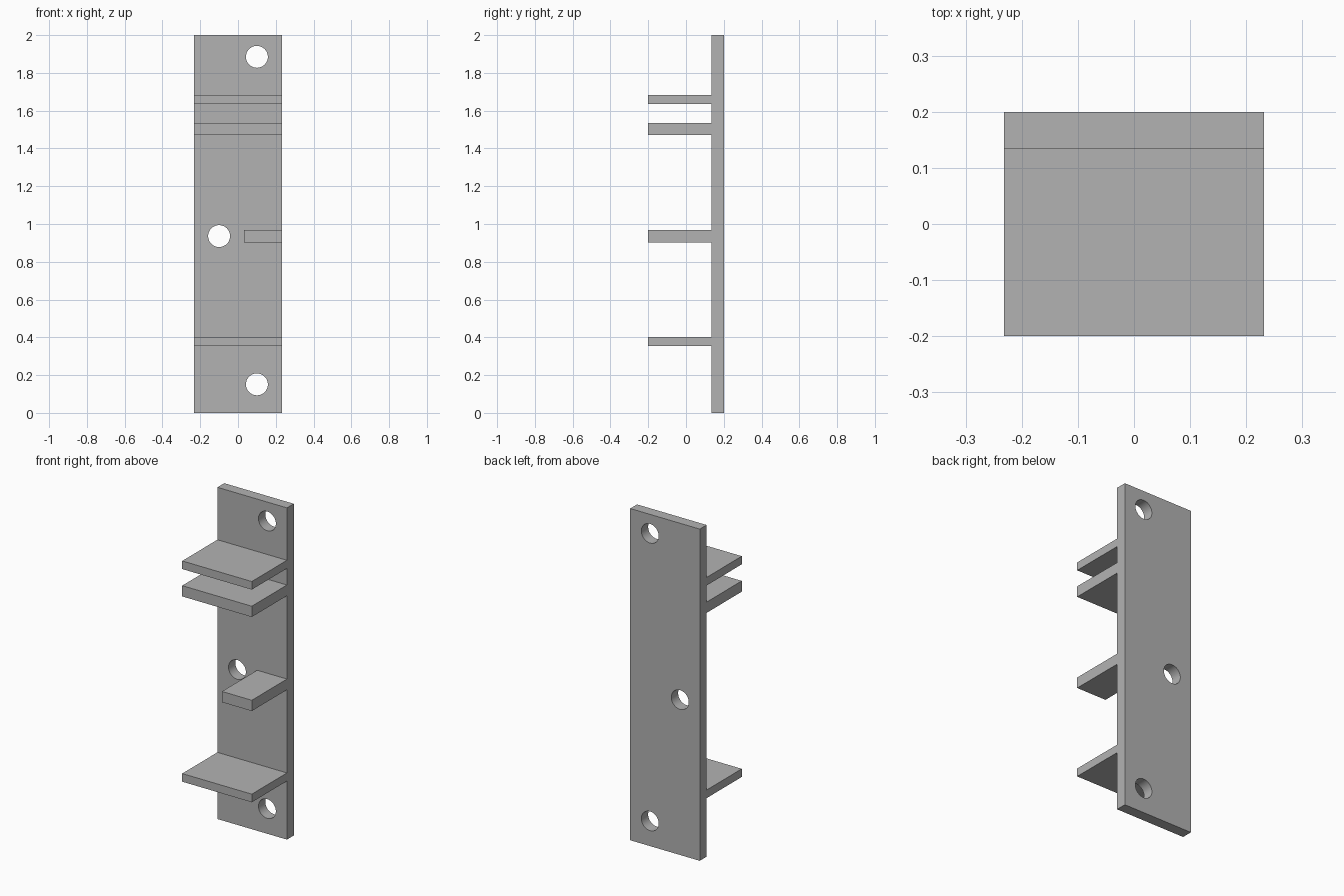
import bpy
import bmesh
from math import radians
from mathutils import Matrix

cube = bpy.data.objects.get("Cube")
if cube:
    bpy.data.objects.remove(cube, do_unlink=True)

grey = bpy.data.materials.new("plain grey")
grey.use_nodes = True
COLOUR = (0.448, 0.448, 0.448, 1)
grey.diffuse_color = COLOUR
grey.node_tree.nodes["Principled BSDF"].inputs["Base Color"].default_value = COLOUR

HALF_WIDTH = 0.232
FRONT, PLATE_FRONT, BACK = -0.2, 0.135, 0.2
HOLE_RADIUS = 0.058


def finish(name, bm):
    mesh = bpy.data.meshes.new(name)
    bm.to_mesh(mesh)
    bm.free()
    mesh.materials.append(grey)
    obj = bpy.data.objects.new(name, mesh)
    bpy.context.collection.objects.link(obj)
    return obj


def box(name, low, high):
    bm = bmesh.new()
    bmesh.ops.create_cube(bm, size=1)
    for v in bm.verts:
        v.co = [l if c < 0 else h for c, l, h in zip(v.co, low, high)]
    return finish(name, bm)


def hole_cutter(x, z):
    bm = bmesh.new()
    place = Matrix.Translation((x, BACK, z)) @ Matrix.Rotation(radians(90), 4, "X")
    bmesh.ops.create_cone(bm, cap_ends=True, segments=48, radius1=HOLE_RADIUS,
                          radius2=HOLE_RADIUS, depth=0.3, matrix=place)
    return finish("hole_cutter", bm)


def combine(target, other, operation):
    """Apply one boolean to the target and discard the helper."""
    mod = target.modifiers.new(operation, "BOOLEAN")
    mod.operation = operation
    mod.solver = "EXACT"
    mod.object = other
    bpy.context.view_layer.objects.active = target
    bpy.ops.object.modifier_apply(modifier=mod.name)
    bpy.data.objects.remove(other, do_unlink=True)


# Upright back plate
bracket = box("mounting_plate_with_shelves",
              (-HALF_WIDTH, PLATE_FRONT, 0), (HALF_WIDTH, BACK, 2))

# Shelves: left-hand edge, bottom, top; each is rooted inside the plate
for x, bottom, top in ((-HALF_WIDTH, 0.353, 0.402), (0.033, 0.903, 0.968),
                       (-HALF_WIDTH, 1.47, 1.535), (-HALF_WIDTH, 1.635, 1.684)):
    shelf = box("shelf", (x, FRONT, bottom),
                (HALF_WIDTH, PLATE_FRONT + 0.03, top))
    combine(bracket, shelf, "UNION")

# Screw holes through the plate
for x, z in ((0.1, 0.151), (-0.1, 0.936), (0.1, 1.885)):
    combine(bracket, hole_cutter(x, z), "DIFFERENCE")

# Smooth hole walls, crisp edges elsewhere
bpy.ops.object.select_all(action="DESELECT")
bracket.select_set(True)
bpy.context.view_layer.objects.active = bracket
bpy.ops.object.shade_smooth_by_angle(angle=radians(30))
